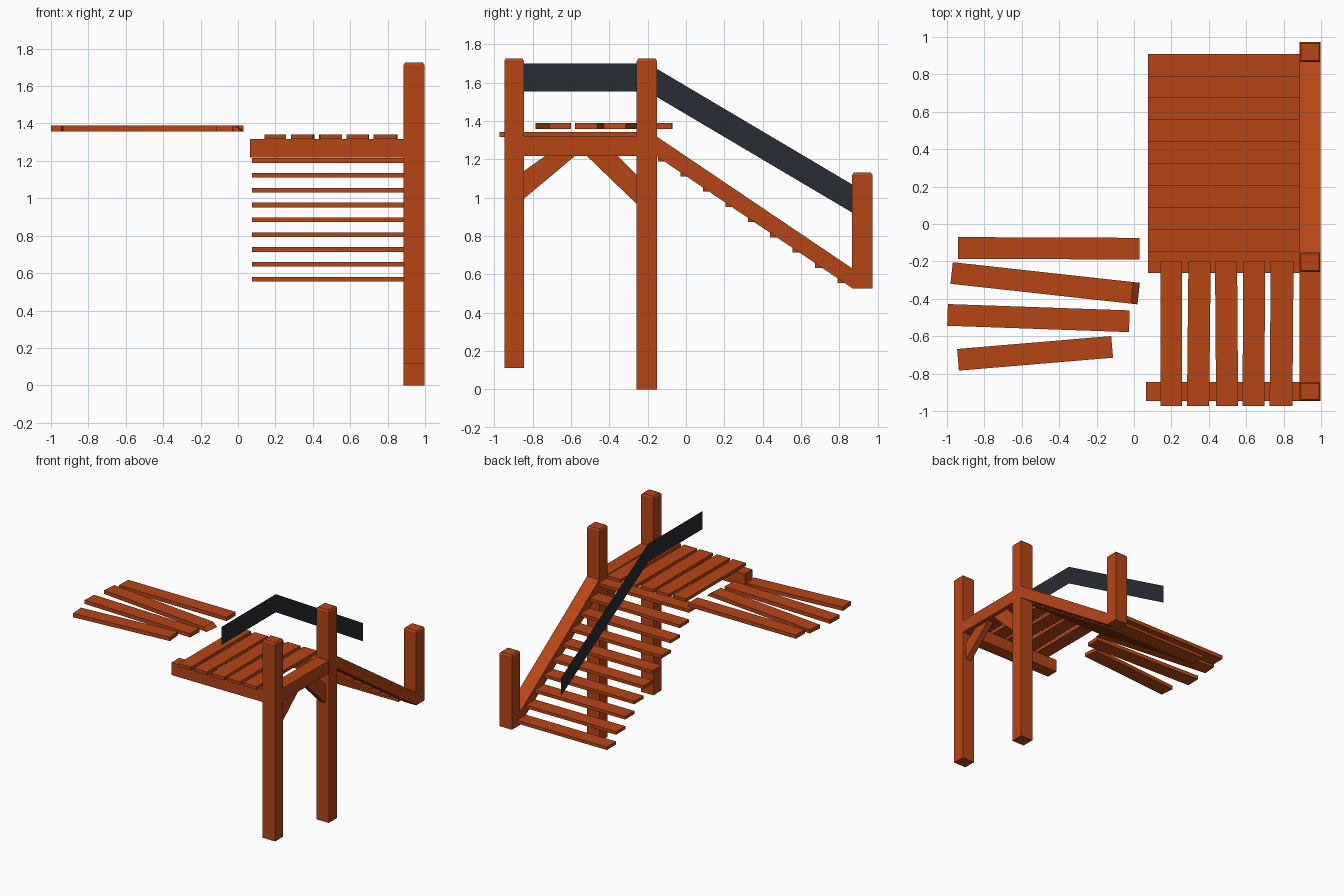
import bpy
from mathutils import Vector

if "Cube" in bpy.data.objects:
    bpy.data.objects.remove(bpy.data.objects["Cube"])


def material(name, color):
    m = bpy.data.materials.new(name)
    m.diffuse_color = color
    m.use_nodes = True
    m.node_tree.nodes["Principled BSDF"].inputs["Base Color"].default_value = m.diffuse_color
    return m


WOOD = material("wood", (0.47, 0.06, 0.008, 1))
DARK = material("dark_rail", (0.021, 0.025, 0.034, 1))


def make(name, verts, faces, mat=WOOD):
    me = bpy.data.meshes.new(name)
    me.from_pydata(verts, [], faces)
    me.materials.append(mat)
    ob = bpy.data.objects.new(name, me)
    bpy.context.collection.objects.link(ob)
    return ob


def loft(name, rings):
    """Closed solid through matching rings of points."""
    n = len(rings[0])
    verts = [tuple(p) for r in rings for p in r]
    faces = [tuple(range(n))[::-1], tuple(range(len(verts) - n, len(verts)))]
    for k in range(len(rings) - 1):
        a = k * n
        faces += [(a + i, a + (i + 1) % n, a + n + (i + 1) % n, a + n + i) for i in range(n)]
    return make(name, verts, faces)


def rect(x0, x1, y0, y1, z):
    return [(x0, y0, z), (x1, y0, z), (x1, y1, z), (x0, y1, z)]


def box(name, x0, x1, y0, y1, z0, z1):
    return loft(name, [rect(x0, x1, y0, y1, z0), rect(x0, x1, y0, y1, z1)])


def side_profile(name, x0, x1, yz):
    """Extrude a side-view outline across x."""
    return loft(name, [[(x, y, z) for y, z in yz] for x in (x0, x1)])


X0, X1 = 0.885, 0.997

# Posts with a small chamfered top
for name, y0, y1, z0, z1 in (("front_post", -0.947, -0.845, 0.113, 1.725),
                             ("middle_post", -0.257, -0.152, 0.0, 1.725),
                             ("stair_post", 0.866, 0.972, 0.527, 1.13)):
    c = 0.008
    loft(name, [rect(X0, X1, y0, y1, z0), rect(X0, X1, y0, y1, z1 - 0.012),
                rect(X0 + c, X1 - c, y0 + c, y1 - c, z1)])

# Platform beams
box("front_beam", 0.063, X0 + 0.02, -0.947, -0.845, 1.217, 1.318)
box("side_beam", X0 + 0.001, X1 - 0.001, -0.86, -0.24, 1.217, 1.32)

# Sloping stair stringer
side_profile("stair_stringer", X0 + 0.001, X1 - 0.001,
             [(-0.155, 1.217), (0.868, 0.527), (0.868, 0.63), (-0.155, 1.32)])

# Diagonal braces under the side beam
side_profile("front_brace", 0.915, 0.965,
             [(-0.85, 0.99), (-0.575, 1.22), (-0.73, 1.22), (-0.85, 1.135)])
side_profile("middle_brace", 0.915, 0.965,
             [(-0.25, 0.96), (-0.25, 1.11), (-0.36, 1.22), (-0.52, 1.22)])

# Stair treads
for i in range(10):
    y = 0.79 - i * 0.117
    z = 0.555 + i * 0.0793
    box(f"tread_{i + 1}", 0.075, X0 + 0.005, y, y + 0.119, z, z + 0.025)

# Platform planks, each slightly skewed: left, right, skew
for i, (a, b, s) in enumerate(((0.143, 0.257, 0.0), (0.287, 0.406, 0.004),
                               (0.436, 0.554, -0.003), (0.582, 0.699, 0.002),
                               (0.728, 0.85, 0.003))):
    loft(f"platform_plank_{i + 1}",
         [[(a - s, -0.972, z), (b - s, -0.972, z), (b + s, -0.2, z), (a + s, -0.2, z)]
          for z in (1.316, 1.341)])

# Loose planks floating to the left: centre ends, half width, top end shortening
for i, (p, q, cut) in enumerate((((-0.94, -0.128), (0.03, -0.132), 0),
                                 ((-0.975, -0.262), (0.025, -0.372), 0.035),
                                 ((-1.0 + 0.003, -0.486), (-0.025, -0.52), 0),
                                 ((-0.941, -0.726), (-0.117, -0.657), 0))):
    p, q = Vector(p), Vector(q)
    d = (q - p).normalized()
    w = Vector((-d.y, d.x)) * 0.058
    rings = []
    for z, k in ((1.357, 0), (1.388, cut)):
        e = q - d * k
        rings.append([(v.x, v.y, z) for v in (p - w, e - w, e + w, p + w)])
    loft(f"loose_plank_{i + 1}", rings)

# Thin dark handrail sheet above the middle of the stairs
x = 0.48
make("handrail",
     [(x, -0.895, 1.553), (x, -0.2, 1.553), (x, 0.92, 0.89),
      (x, 0.92, 1.037), (x, -0.2, 1.70), (x, -0.895, 1.70)],
     [(0, 1, 4, 5), (1, 2, 3, 4)], DARK)
